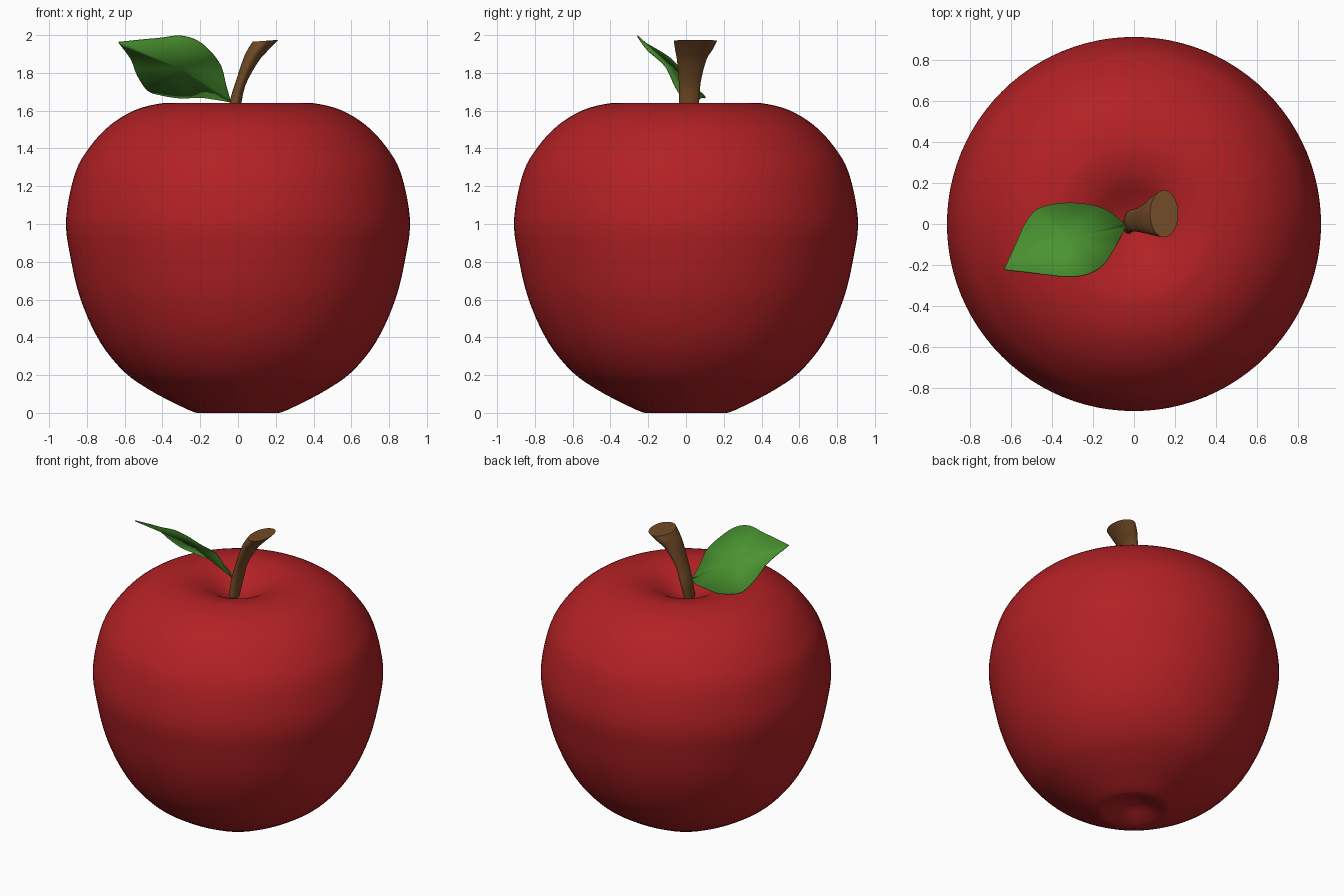
import bpy
from math import sin, cos, pi
from mathutils import Vector

if "Cube" in bpy.data.objects:
    bpy.data.objects.remove(bpy.data.objects["Cube"])


def spline(points, steps):
    """Catmull-Rom samples through points of any dimension."""
    p = [Vector(q) for q in points]
    p = [2 * p[0] - p[1]] + p + [2 * p[-1] - p[-2]]
    out = []
    for i in range(1, len(p) - 2):
        a, b, c, d = p[i - 1:i + 3]
        for k in range(steps):
            t = k / steps
            out.append(b + 0.5 * t * ((c - a) + t * ((2 * a - 5 * b + 4 * c - d)
                       + t * (3 * (b - c) + d - a))))
    return out + [p[-2]]


def make(name, verts, faces, color, angle):
    mesh = bpy.data.meshes.new(name)
    mesh.from_pydata(verts, [], faces)
    obj = bpy.data.objects.new(name, mesh)
    bpy.context.collection.objects.link(obj)
    mat = bpy.data.materials.new(name + "_color")
    mat.diffuse_color = (*color, 1)
    mat.use_nodes = True
    mat.node_tree.nodes["Principled BSDF"].inputs["Base Color"].default_value = mat.diffuse_color
    mesh.materials.append(mat)
    bpy.ops.object.select_all(action='DESELECT')
    obj.select_set(True)
    bpy.context.view_layer.objects.active = obj
    bpy.ops.object.shade_smooth_by_angle(angle=angle)
    return obj


def loft(name, rings, color, angle):
    """Skin equal rings from bottom to top and cap both ends."""
    n = len(rings[0])
    faces = [(i * n + j, i * n + (j + 1) % n, (i + 1) * n + (j + 1) % n, (i + 1) * n + j)
             for i in range(len(rings) - 1) for j in range(n)]
    faces.append(tuple(reversed(range(n))))
    faces.append(tuple(range((len(rings) - 1) * n, len(rings) * n)))
    return make(name, [v for r in rings for v in r], faces, color, angle)


# Apple body: lathed profile (radius, height) with dimples at both ends
profile = [(0.004, 0.06), (0.06, 0.052), (0.13, 0.022), (0.2, 0.001), (0.243, 0.008),
           (0.333, 0.05), (0.465, 0.12), (0.6, 0.215), (0.73, 0.375), (0.833, 0.6),
           (0.89, 0.84), (0.91, 1.03), (0.862, 1.27), (0.783, 1.41), (0.677, 1.523),
           (0.545, 1.603), (0.41, 1.638), (0.32, 1.637), (0.22, 1.61), (0.12, 1.555),
           (0.05, 1.525), (0.004, 1.515)]
N = 96
loft("apple_body",
     [[(r * cos(2 * pi * j / N), r * sin(2 * pi * j / N), z) for j in range(N)]
      for r, z in spline(profile, 4)], (0.45, 0.015, 0.018), 1.2)

# Stem: flared oval sections (left x, left z, right x, right z, centre y, half depth)
sections = [(-0.055, 1.50, -0.005, 1.50, -0.005, 0.045),
            (-0.045, 1.64, 0.016, 1.63, 0.015, 0.053),
            (-0.010, 1.76, 0.042, 1.74, 0.02, 0.058),
            (0.030, 1.88, 0.106, 1.857, 0.03, 0.078),
            (0.055, 1.93, 0.16, 1.92, 0.042, 0.1),
            (0.078, 1.965, 0.215, 1.975, 0.05, 0.115)]
M = 32
rings = []
for lx, lz, rx, rz, cy, hy in spline(sections, 6):
    rings.append([((lx + rx) / 2 + (rx - lx) / 2 * cos(2 * pi * j / M),
                   cy + hy * sin(2 * pi * j / M),
                   (lz + rz) / 2 + (rz - lz) / 2 * cos(2 * pi * j / M)) for j in range(M)])
loft("stem", rings, (0.17, 0.07, 0.02), 0.8)

# Leaf: twisted blade fanned out from its centre to two edge curves
tip, base = (-0.633, -0.222, 1.962), (-0.038, -0.008, 1.646)
front_edge = [tip, (-0.52, -0.235, 1.974), (-0.41, -0.248, 1.984), (-0.31, -0.257, 1.996),
              (-0.22, -0.242, 1.972), (-0.148, -0.197, 1.915), (-0.09, -0.11, 1.836),
              (-0.063, -0.06, 1.735), base]
back_edge = [tip, (-0.57, -0.085, 1.878), (-0.534, -0.005, 1.788), (-0.48, 0.065, 1.709),
             (-0.41, 0.092, 1.683), (-0.307, 0.102, 1.667), (-0.2, 0.09, 1.67),
             (-0.12, 0.06, 1.66), base]
outline = spline(front_edge, 5) + spline(back_edge, 5)[-2:0:-1]
count = len(outline)
leaf = make("leaf", outline + [Vector((-0.31, -0.07, 1.827))],
            [(i, (i + 1) % count, count) for i in range(count)], (0.07, 0.3, 0.03), 0.8)
thickness = leaf.modifiers.new("thickness", 'SOLIDIFY')
thickness.thickness = 0.006
thickness.offset = 0
